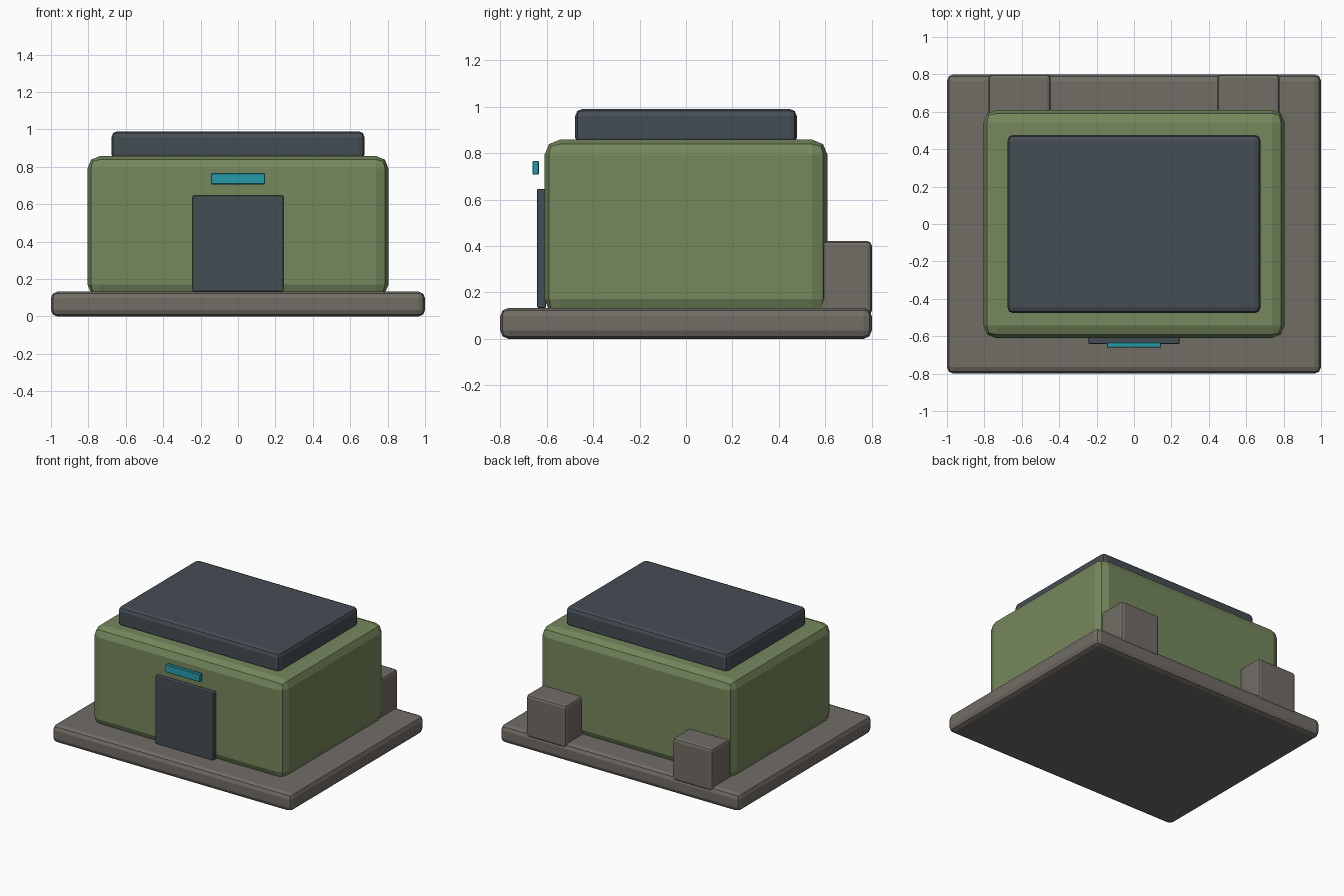
import bpy, bmesh

if "Cube" in bpy.data.objects:
    bpy.data.objects.remove(bpy.data.objects["Cube"])


def material(name, rgb):
    m = bpy.data.materials.new(name)
    m.diffuse_color = (*rgb, 1)
    m.use_nodes = True
    m.node_tree.nodes["Principled BSDF"].inputs["Base Color"].default_value = m.diffuse_color
    return m


STONE = material("warm_grey", (0.165, 0.15, 0.13))
GREEN = material("olive_green", (0.18, 0.245, 0.11))
DARK = material("slate", (0.06, 0.075, 0.088))
TEAL = material("teal", (0.02, 0.33, 0.40))


def box(name, lo, hi, bevel, mat, segments=2):
    """Bevelled box spanning the corners lo and hi."""
    bm = bmesh.new()
    bmesh.ops.create_cube(bm, size=1)
    for v in bm.verts:
        v.co = [(a + b) / 2 + c * (b - a) for a, b, c in zip(lo, hi, v.co)]
    bmesh.ops.bevel(bm, geom=bm.edges[:], offset=bevel, segments=segments,
                    profile=0.5, affect='EDGES')
    mesh = bpy.data.meshes.new(name)
    bm.to_mesh(mesh)
    bm.free()
    mesh.materials.append(mat)
    ob = bpy.data.objects.new(name, mesh)
    bpy.context.collection.objects.link(ob)
    return ob


# Foundation slab, main building and roof slab
box("base_slab", (-1, -0.8, 0), (1, 0.8, 0.133), 0.035, STONE)
box("building_body", (-0.805, -0.61, 0.105), (0.805, 0.61, 0.858), 0.067, GREEN)
box("roof_slab", (-0.676, -0.477, 0.835), (0.676, 0.477, 0.99), 0.03, DARK)

# Door and the light strip above it
box("front_door", (-0.243, -0.642, 0.133), (0.243, -0.602, 0.646), 0.007, DARK)
box("door_light", (-0.145, -0.661, 0.707), (0.145, -0.634, 0.766), 0.003, TEAL, 1)

# Rear buttress blocks, one per side
for side, x in (("left", -0.612), ("right", 0.612)):
    box(f"rear_block_{side}", (x - 0.166, 0.48, 0.1), (x + 0.166, 0.8, 0.421),
        0.02, STONE)
